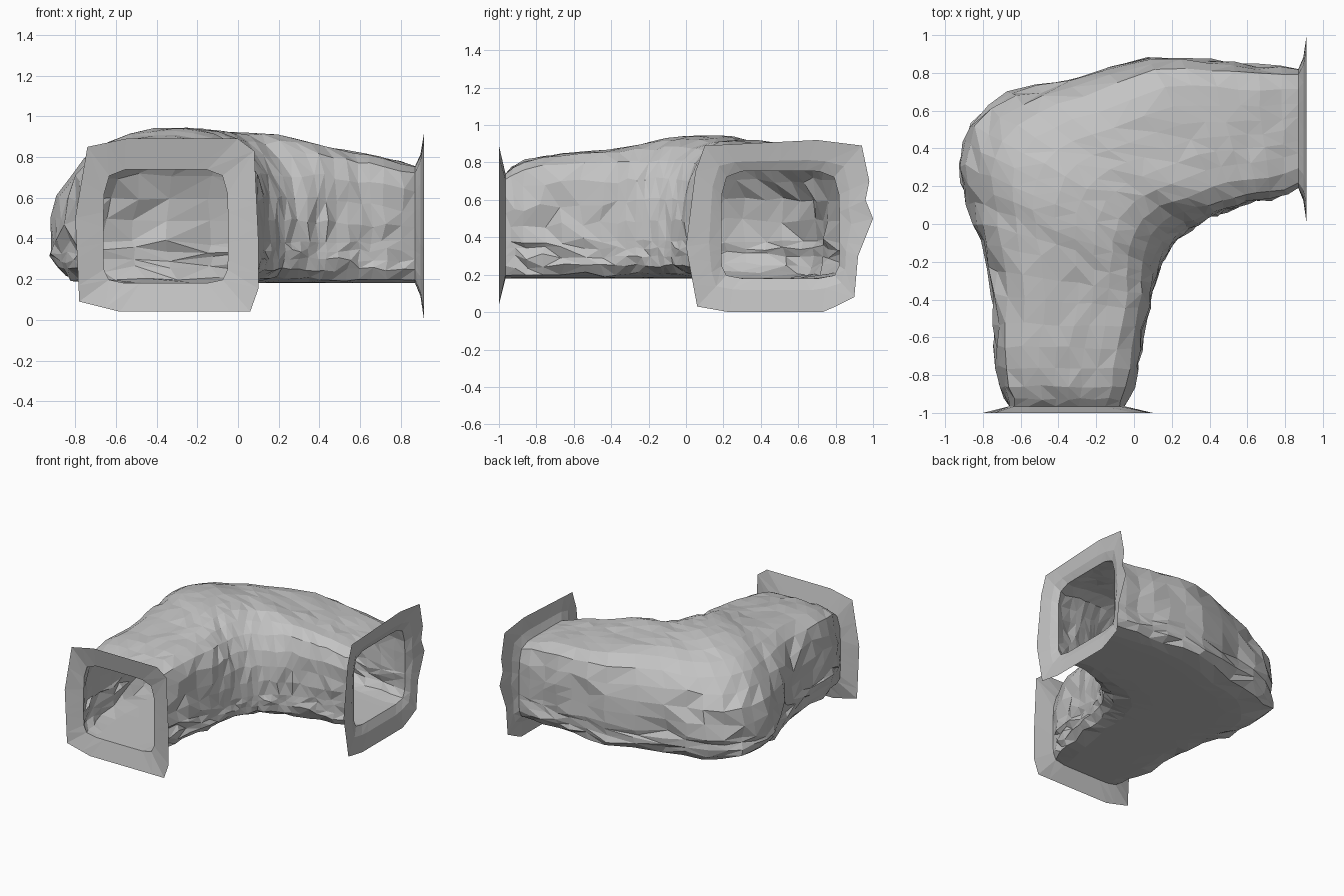
import bpy
import bmesh
import math
import random
from mathutils import Vector
from mathutils.geometry import intersect_line_line_2d

random.seed(4)
cube = bpy.data.objects.get("Cube")
if cube:
    bpy.data.objects.remove(cube, do_unlink=True)

SIDES = 32
FLOOR = 0.18
BELT = 0.38

# One colour: pale rock
rock = bpy.data.materials.new("rock_grey")
rock.use_nodes = True
rock.diffuse_color = (0.55, 0.55, 0.55, 1)
rock.node_tree.nodes["Principled BSDF"].inputs["Base Color"].default_value = rock.diffuse_color

# Plan of the bend: outer wall x, y, inner wall x, y, roof height
STATIONS = [
    (-.66, -.965, -.05, -.965, .74), (-.70, -.86, -.01, -.86, .81),
    (-.74, -.65, .03, -.66, .845), (-.74, -.38, .08, -.45, .865),
    (-.80, -.10, .11, -.32, .895), (-.88, .12, .14, -.23, .93),
    (-.915, .32, .18, -.15, .945), (-.86, .53, .23, -.08, .94),
    (-.66, .69, .30, -.03, .925), (-.35, .75, .39, .03, .91),
    (.08, .88, .49, .07, .87), (.40, .86, .60, .115, .83),
    (.65, .835, .72, .135, .80), (.87, .82, .87, .19, .755),
]

# Ragged outlines of the two mouth flanges (across, height)
FRONT_RIM = [(-.74, .85), (-.55, .89), (0, .89), (.08, .83), (.1, .4), (.1, .1),
             (.06, .04), (-.58, .04), (-.78, .09), (-.8, .5)]
SIDE_RIM = [(.06, .03), (.23, 0), (.73, 0), (.8, .03), (.9, .08), (.92, .3), (1, .5),
            (.96, .6), (.98, .7), (.94, .89), (.7, .92), (.1, .89), (.05, .75), (0, .35)]


def section(station, square):
    """Flat-floored ring whose dome leans towards the inner wall."""
    ox, oy, ix, iy, top = station
    outer, inner = Vector((ox, oy, 0)), Vector((ix, iy, 0))
    mid, half = (outer + inner) / 2, (inner - outer) / 2
    ring = []
    for k in range(SIDES):
        a = math.tau * k / SIDES
        c, s = math.cos(a), math.sin(a)
        n = (2.3 if c < 0 else 2.6) + 5 * square if s > 0 else 5 + 3 * square
        r = (abs(c) ** n + abs(s) ** n) ** (-1 / n)
        u, v = r * c, r * s
        z = BELT + v * ((top - BELT) if s > 0 else (BELT - FLOOR))
        lean = 0.12 * (1 - square) * max(v, 0) * (1 - u * u)
        p = mid + half * (u + lean)
        ring.append(Vector((p.x, p.y, z)))
    return ring


def roughen(rings):
    """Chip the walls by a share of the facet size, the roof less; keep the floor level."""
    for ring, following in zip(rings[1:-1], rings[2:]):
        for p, q in zip(ring, following):
            wall = p.z < 0.74
            amount = min(0.018 if wall else 0.007, 0.2 * (p - q).length)
            p.x += random.uniform(-amount, amount)
            p.y += random.uniform(-amount, amount)
            if p.z > FLOOR + 0.02:
                p.z += random.uniform(-amount, amount)


def rim_ring(mouth, outline, axis, depth):
    """Cast the mouth ring outwards on to a flange outline."""
    flat = [Vector((p[axis], p.z)) for p in mouth]
    centre = sum(flat, Vector((0, 0))) / SIDES
    hits = []
    for p in flat:
        far = centre + (p - centre).normalized() * 3
        for i, q in enumerate(outline):
            hit = intersect_line_line_2d(centre, far, Vector(outline[i - 1]), Vector(q))
            if hit:
                break
        hits.append(hit or p)
    for q in outline:
        near = min(range(SIDES), key=lambda i: (hits[i] - Vector(q)).length)
        hits[near] = Vector(q)
    ring = []
    for h in hits:
        p = Vector((0, 0, h.y))
        p[axis] = h.x
        p[1 - axis] = depth
        ring.append(p)
    return ring


def flare(mouth, rim):
    """Middle ring that gives the side flange its trumpet curve."""
    ring = [a.lerp(b, 0.35) for a, b in zip(mouth, rim)]
    for p, a, b in zip(ring, mouth, rim):
        p.x = a.x + (b.x - a.x) * 0.6
    return ring


def between(i, t):
    """Smooth curve through the stations."""
    last = len(STATIONS) - 1
    a, b, c, d = (STATIONS[min(max(i + j, 0), last)] for j in (-1, 0, 1, 2))
    return [q + t * (r - p + t * (2 * p - 5 * q + 4 * r - s + t * (3 * (q - r) + s - p))) / 2
            for p, q, r, s in zip(a, b, c, d)]


# Tunnel rings, squarer towards each mouth
rings = []
last = len(STATIONS) - 1
for i in range(last):
    for t in (0, 0.5):
        along = (i + t) / last
        rings.append(section(between(i, t), max(0, abs(along - 0.5) * 2.6 - 0.3)))
rings.append(section(STATIONS[-1], 1))
roughen(rings)

# Flanges at both mouths
front = rim_ring(rings[0], FRONT_RIM, 0, -1)
side = rim_ring(rings[-1], SIDE_RIM, 1, 0.914)
rings = [front] + rings + [flare(rings[-1], side), side]

# Skin the rings with facets split along random diagonals
bm = bmesh.new()
loops = [[bm.verts.new(p) for p in ring] for ring in rings]
for lower, upper in zip(loops, loops[1:]):
    for k in range(SIDES):
        a, b = lower[k - 1], lower[k]
        c, d = upper[k], upper[k - 1]
        if random.random() < 0.5:
            tris = ((a, b, c), (a, c, d))
        else:
            tris = ((a, b, d), (b, c, d))
        for tri in tris:
            bm.faces.new(tri)
bmesh.ops.recalc_face_normals(bm, faces=bm.faces[:])
roof = max(bm.faces, key=lambda f: f.calc_center_median().z)
if roof.normal.z < 0:
    bmesh.ops.reverse_faces(bm, faces=bm.faces[:])

mesh = bpy.data.meshes.new("tunnel_bend")
bm.to_mesh(mesh)
bm.free()
mesh.materials.append(rock)
tunnel = bpy.data.objects.new("tunnel_bend", mesh)
bpy.context.collection.objects.link(tunnel)
